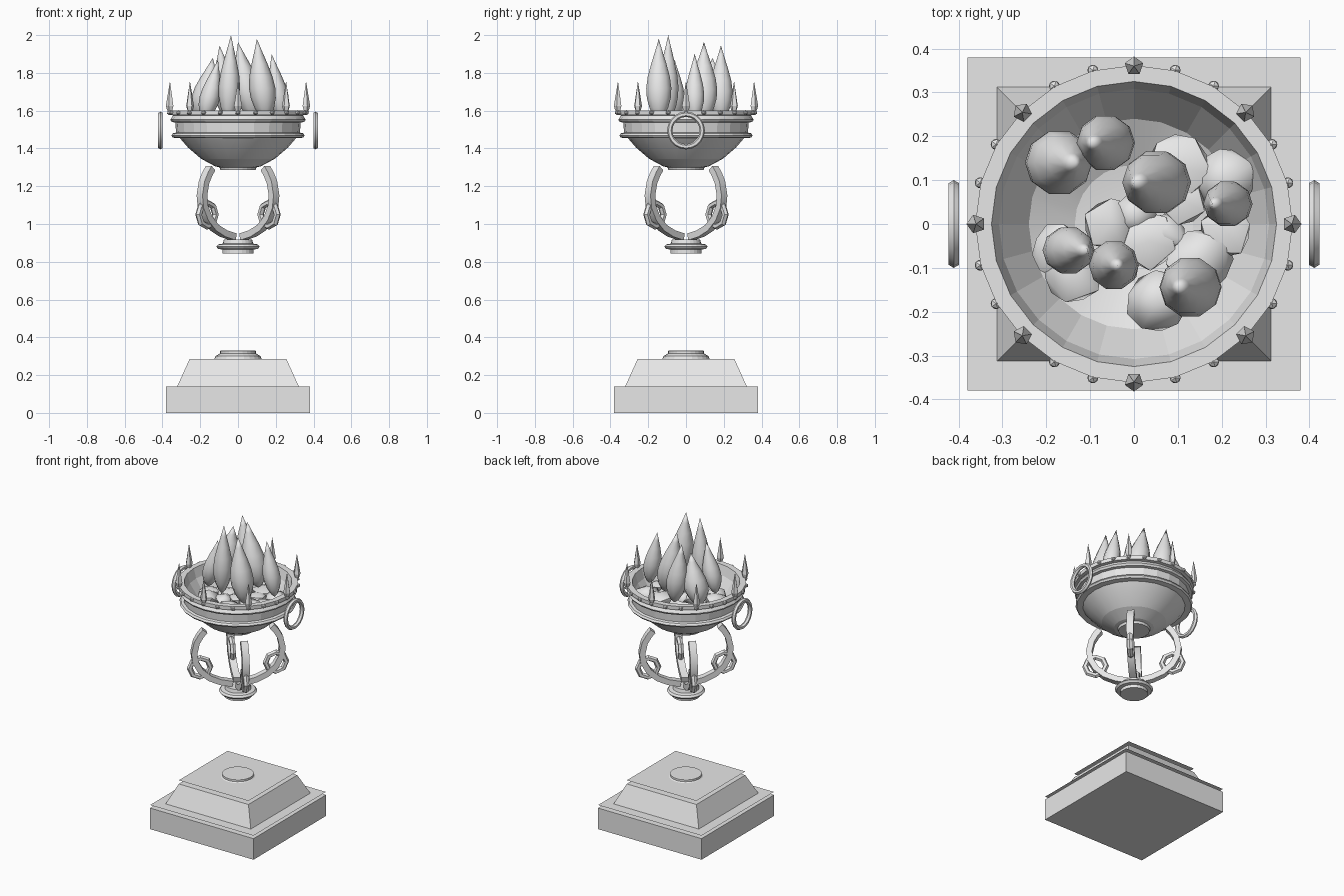
import bpy, bmesh, math, random
from mathutils import Vector, Matrix

random.seed(4)
if "Cube" in bpy.data.objects:
    bpy.data.objects.remove(bpy.data.objects["Cube"])

stone = bpy.data.materials.new("light_grey")
stone.use_nodes = True
GREY = (0.8, 0.8, 0.8, 1)
stone.diffuse_color = GREY
stone.node_tree.nodes["Principled BSDF"].inputs["Base Color"].default_value = GREY


def finish(name, bm, smooth=None):
    """Turn a bmesh into a named object."""
    bmesh.ops.remove_doubles(bm, verts=bm.verts, dist=1e-5)
    bmesh.ops.recalc_face_normals(bm, faces=bm.faces)
    mesh = bpy.data.meshes.new(name)
    bm.to_mesh(mesh)
    bm.free()
    mesh.materials.append(stone)
    ob = bpy.data.objects.new(name, mesh)
    bpy.context.collection.objects.link(ob)
    if smooth:
        bpy.ops.object.select_all(action='DESELECT')
        ob.select_set(True)
        bpy.context.view_layer.objects.active = ob
        bpy.ops.object.shade_smooth_by_angle(angle=math.radians(smooth))
    return ob


def skin(bm, rings, closed=False):
    """Bridge matching vertex loops with quads."""
    loops = [[bm.verts.new(p) for p in ring] for ring in rings]
    pairs = list(zip(loops, loops[1:])) + ([(loops[-1], loops[0])] if closed else [])
    for a, b in pairs:
        for i in range(len(a)):
            j = (i + 1) % len(a)
            bm.faces.new((a[i], a[j], b[j], b[i]))
    return loops


def circle(r, z, n):
    r = max(r, 1e-7)
    return [Vector((r * math.cos(math.tau * i / n), r * math.sin(math.tau * i / n), z))
            for i in range(n)]


def lathe(name, profile, n=24, smooth=None):
    bm = bmesh.new()
    skin(bm, [circle(r, z, n) for r, z in profile])
    bmesh.ops.remove_doubles(bm, verts=bm.verts, dist=1e-5)
    bmesh.ops.dissolve_degenerate(bm, edges=bm.edges, dist=1e-6)
    return finish(name, bm, smooth)


def torus(name, major, minor, n, m, matrix, smooth=None):
    """Ring lying in the local xz plane."""
    bm = bmesh.new()
    rings = []
    for i in range(n):
        a = math.tau * i / n
        rings.append([matrix @ Vector((math.cos(a) * (major + p.x), p.y, math.sin(a) * (major + p.x)))
                      for p in circle(minor, 0, m)])
    skin(bm, rings, closed=True)
    return finish(name, bm, smooth)


def frustum(name, low, high, z0, z1):
    bm = bmesh.new()
    square = [(-1, -1), (1, -1), (1, 1), (-1, 1)]
    loops = skin(bm, [[(x * h, y * h, z) for x, y in square] for h, z in ((low, z0), (high, z1))])
    for loop in loops:
        bm.faces.new(loop)
    return finish(name, bm)


def plate(name, half, z):
    bm = bmesh.new()
    bmesh.ops.create_grid(bm, x_segments=1, y_segments=1, size=half,
                          matrix=Matrix.Translation((0, 0, z)))
    return finish(name, bm)


# Stepped square base with thin cover plates
frustum("base_slab", 0.38, 0.38, 0, 0.14)
plate("slab_cover", 0.38, 0.16)
frustum("base_taper", 0.322, 0.256, 0.14, 0.286)
plate("taper_cover", 0.256, 0.31)
lathe("base_collar", [(0.125, 0.285), (0.12, 0.3), (0.1, 0.312), (0.095, 0.315),
                      (0.095, 0.328), (0.09, 0.33), (0, 0.33)])

# Collar that carries the arms
lathe("arm_collar", [(0, 0.845), (0.083, 0.845), (0.083, 0.865), (0.105, 0.868), (0.115, 0.88),
                     (0.105, 0.892), (0.08, 0.896), (0.075, 0.918), (0, 0.918)])

# Four curved arms on the diagonals, each with a small ring
arm_path = [(0.035, 0.932), (0.11, 0.95), (0.175, 0.98), (0.23, 1.03), (0.262, 1.09),
            (0.27, 1.15), (0.255, 1.22), (0.23, 1.265), (0.205, 1.295)]
for k in range(4):
    turn = Matrix.Rotation(math.radians(45 + 90 * k), 4, 'Z')
    pts = [Vector((r, 0, z)) for r, z in arm_path]
    bm = bmesh.new()
    rings = []
    for i, p in enumerate(pts):
        along = (pts[min(i + 1, len(pts) - 1)] - pts[max(i - 1, 0)]).normalized()
        out = Vector((along.z, 0, -along.x)) * 0.018
        side = Vector((0, 0.022, 0))
        rings.append([turn @ (p + c) for c in (out + side, out - side, -out - side, side - out)])
    loops = skin(bm, rings)
    bm.faces.new(loops[0])
    bm.faces.new(loops[-1])
    finish(f"arm_{k + 1}", bm, 30)
    torus(f"arm_ring_{k + 1}", 0.063, 0.018, 8, 6, turn @ Matrix.Translation((0.232, 0, 1.05)))

# Bowl, outside and inside in one profile
lathe("bowl", [(0, 1.285), (0.093, 1.285), (0.098, 1.3), (0.12, 1.305), (0.195, 1.345),
               (0.265, 1.405), (0.308, 1.455), (0.345, 1.457), (0.353, 1.468), (0.345, 1.48),
               (0.328, 1.484), (0.332, 1.537), (0.35, 1.54), (0.358, 1.552), (0.35, 1.566),
               (0.342, 1.575), (0.362, 1.578), (0.362, 1.602), (0.325, 1.602),
               (0.308, 1.54), (0.24, 1.43), (0.135, 1.37), (0, 1.35)], smooth=12)

# Rim studs and spikes
bm = bmesh.new()
for k in range(24):
    a = math.radians(15 * k)
    bmesh.ops.create_icosphere(bm, subdivisions=1, radius=0.014, matrix=Matrix.Translation(
        (0.363 * math.cos(a), 0.363 * math.sin(a), 1.59)))
finish("rim_studs", bm)
for k in range(8):
    spike = lathe(f"rim_spike_{k + 1}", [(0, 1.6), (0.014, 1.6), (0.022, 1.625), (0, 1.757)], 5)
    a = math.radians(45 * k)
    spike.location = (0.36 * math.cos(a), 0.36 * math.sin(a), 0)
    spike.rotation_euler.z = a

# Ring handles on both sides
for name, s in (("left_handle", 1), ("right_handle", -1)):
    torus(name, 0.086, 0.014, 20, 6, Matrix.Translation((0.411 * s, 0, 1.495))
          @ Matrix.Rotation(math.pi / 2, 4, 'Z'), 40)

# Bed of flattened coals: x, y, radius
coals = [(0.1, 0.13, 0.085), (0.21, 0.1, 0.078), (0.21, -0.015, 0.065), (0.15, -0.085, 0.085),
         (0.055, -0.175, 0.08), (-0.14, -0.115, 0.075), (-0.17, -0.06, 0.068), (0, 0.02, 0.055),
         (0.07, -0.02, 0.05), (-0.055, 0, 0.065), (0.035, -0.04, 0.07), (-0.04, -0.09, 0.06),
         (0.11, 0.055, 0.06)]
for k, (x, y, r) in enumerate(coals):
    bm = bmesh.new()
    bmesh.ops.create_icosphere(bm, subdivisions=1, radius=r)
    for v in bm.verts:
        v.co *= random.uniform(0.92, 1.08)
    bm.transform(Matrix.Translation((x, y, 1.505)) @ Matrix.Diagonal((1, 1, 0.6, 1))
                 @ Matrix.Rotation(random.uniform(0, 6), 4, 'Z'))
    finish(f"coal_{k + 1}", bm, 50)

# Teardrop flames: x, y, radius, tip x, tip z
flames = [(-0.17, 0.14, 0.075, -0.133, 1.88), (-0.066, 0.185, 0.065, -0.098, 1.945),
          (0.05, 0.095, 0.074, 0, 1.963), (0.213, 0.046, 0.053, 0.178, 1.9),
          (-0.148, -0.06, 0.055, -0.106, 1.87), (-0.046, -0.094, 0.057, -0.037, 2.0),
          (0.128, -0.144, 0.07, 0.1, 1.98)]
drop = [(0, 0), (0.06, 0.4), (0.16, 0.74), (0.28, 0.95), (0.4, 1), (0.54, 0.88),
        (0.7, 0.6), (0.85, 0.29), (1, 0)]
for k, (x, y, r, tip, top) in enumerate(flames):
    flame = lathe(f"flame_{k + 1}", [(r * w, 1.545 + t * (top - 1.545)) for t, w in drop], 10)
    lean = (tip - x) / 0.6
    for v in flame.data.vertices:
        t = (v.co.z - 1.545) / (top - 1.545)
        v.co.x += x + lean * (t - 0.4)
        v.co.y += y
    flame.data.shade_smooth()
